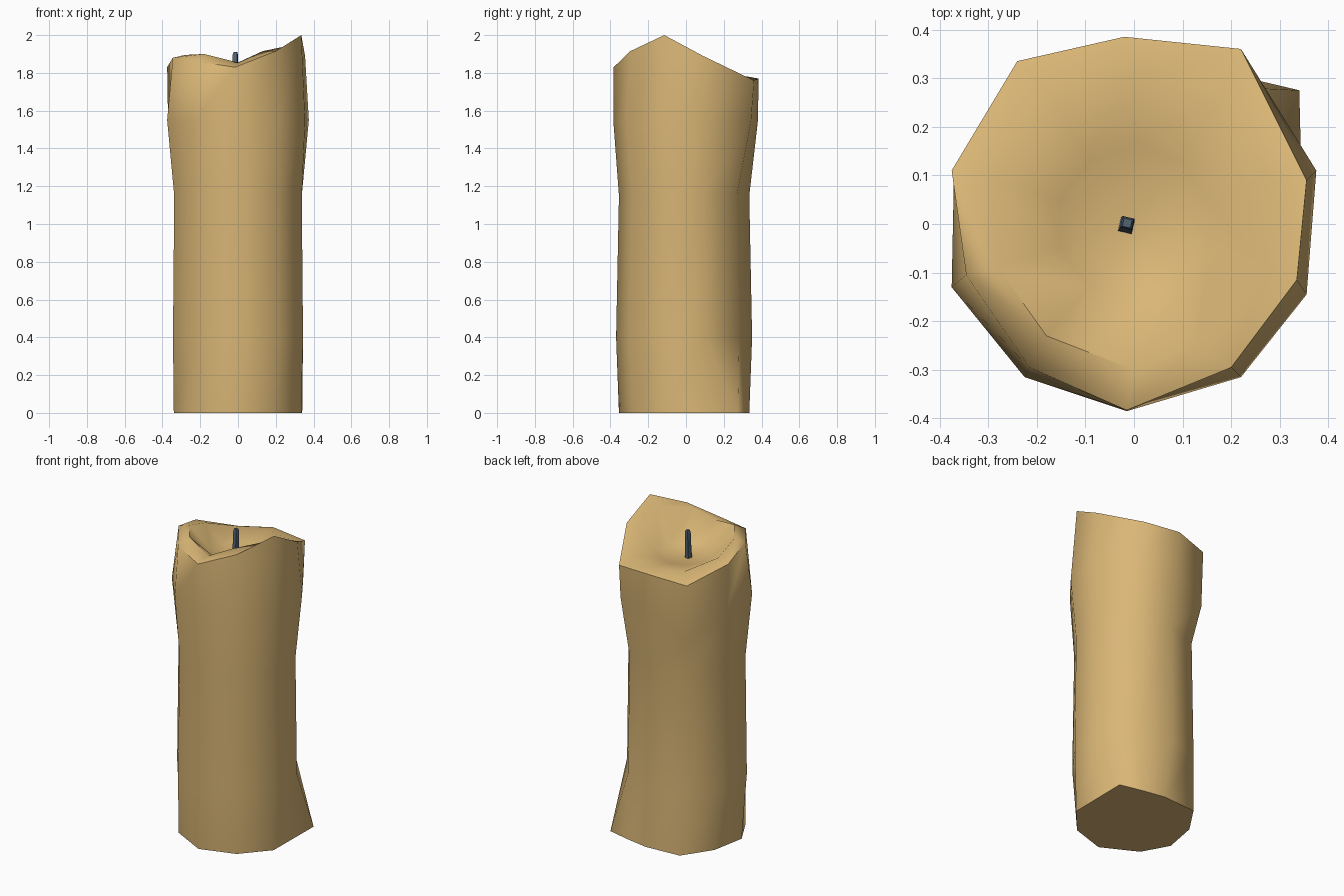
import bpy, bmesh, math

if "Cube" in bpy.data.objects:
    bpy.data.objects.remove(bpy.data.objects["Cube"])


def material(name, rgb):
    m = bpy.data.materials.new(name)
    m.diffuse_color = (*rgb, 1)
    m.use_nodes = True
    m.node_tree.nodes["Principled BSDF"].inputs["Base Color"].default_value = m.diffuse_color
    return m


def loft(name, rings, mat, angle, tip=None):
    """Skin a stack of rings; close the base with an n-gon and the top with a fan or n-gon."""
    bm = bmesh.new()
    rows = [[bm.verts.new(p) for p in ring] for ring in rings]
    n = len(rows[0])
    for a, b in zip(rows, rows[1:]):
        for i in range(n):
            j = (i + 1) % n
            bm.faces.new((a[i], a[j], b[j], b[i]))
    bm.faces.new(rows[0][::-1])
    if tip:
        t = bm.verts.new(tip)
        for i in range(n):
            bm.faces.new((rows[-1][i], rows[-1][(i + 1) % n], t))
    else:
        bm.faces.new(rows[-1])
    me = bpy.data.meshes.new(name)
    bm.to_mesh(me)
    bm.free()
    me.materials.append(mat)
    ob = bpy.data.objects.new(name, me)
    bpy.context.collection.objects.link(ob)
    bpy.ops.object.select_all(action='DESELECT')
    ob.select_set(True)
    bpy.context.view_layer.objects.active = ob
    bpy.ops.object.shade_smooth_by_angle(angle=math.radians(angle))
    return ob


def circle(rx, ry, z, cy=0.0, n=10):
    return [(rx * math.cos(math.radians(18 + 360 * i / n)),
             cy + ry * math.sin(math.radians(18 + 360 * i / n)), z) for i in range(n)]


wax = material("warm_wax", (0.70, 0.47, 0.18))
char = material("slate_wick", (0.085, 0.13, 0.17))

# Uneven foot with one spread corner
foot = [(.34, .275), (.2, .308), (.05, .335), (-.18, .32), (-.30, .14),
        (-.34, -.075), (-.25, -.24), (-.03, -.355), (.19, -.285), (.335, -.12)]

# Swollen shoulder, with a drip hanging lower at the back left
shoulder = [(.375, .11, 1.55), (.22, .345, 1.55), (0, .38, 1.54), (-.235, .325, 1.38),
            (-.37, .115, 1.52), (-.375, -.13, 1.55), (-.225, -.315, 1.55),
            (-.015, -.385, 1.55), (.22, -.315, 1.55), (.355, -.145, 1.55)]

# Outer edge of the melted rim
rim = [(.355, .09, 1.89), (.22, .36, 1.76), (-.02, .385, 1.77), (-.24, .335, 1.74),
       (-.375, .11, 1.83), (-.345, -.105, 1.88), (-.215, -.295, 1.86),
       (-.015, -.383, 1.83), (.2, -.295, 1.915), (.335, -.115, 2.0)]

# Crest where the rim rolls into the pool
crest = [(.28, .09, 1.86), (.19, .27, 1.79), (0, .30, 1.785), (-.17, .26, 1.785),
         (-.29, .09, 1.84), (-.28, -.09, 1.895), (-.18, -.23, 1.90),
         (0, -.30, 1.855), (.13, -.25, 1.915), (.275, -.10, 1.945)]

body = [[(x, y, 0) for x, y in foot],
        circle(.362, .360, .40, -.01),
        circle(.355, .345, 1.15, -.01),
        shoulder, rim, crest,
        circle(.16, .16, 1.755)]
loft("candle_body", body, wax, 62, tip=(0, 0, 1.73))


# Square wick, slightly tapered and leaning
def square(cx, cy, r, z, turn):
    return [(cx + r * math.cos(turn + i * math.pi / 2),
             cy + r * math.sin(turn + i * math.pi / 2), z) for i in range(4)]


turn = math.radians(32)
loft("wick", [square(-.016, -.004, .021, 1.71, turn), square(-.014, 0, .018, 1.83, turn),
              square(-.014, .002, .017, 1.895, turn), square(-.014, .002, .012, 1.91, turn)],
     char, 30)
